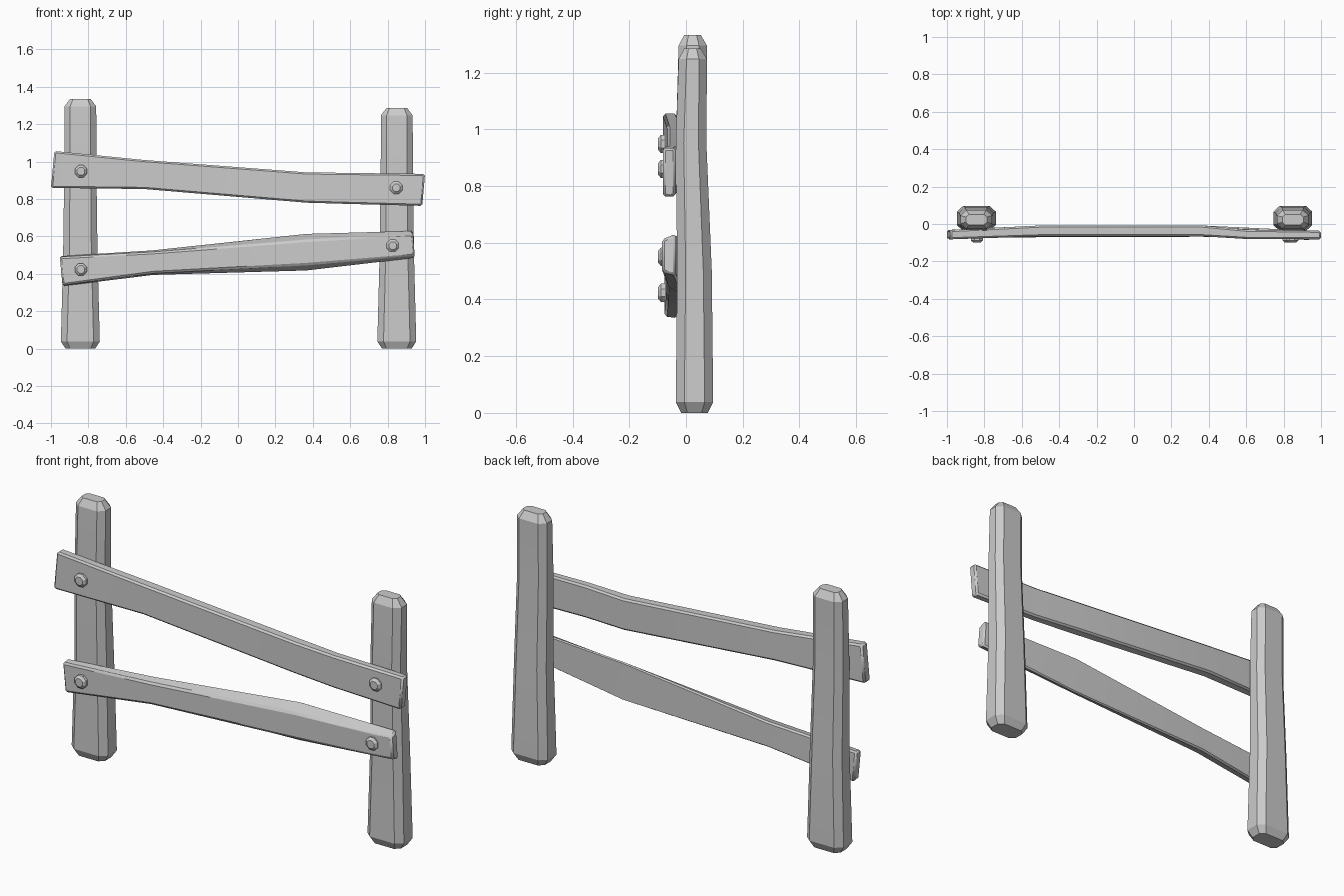
import bpy, bmesh
from math import radians, pi
from mathutils import Matrix

if "Cube" in bpy.data.objects:
    bpy.data.objects.remove(bpy.data.objects["Cube"])


def finish(name, bm, bevel=0):
    bmesh.ops.recalc_face_normals(bm, faces=bm.faces)
    me = bpy.data.meshes.new(name)
    bm.to_mesh(me)
    bm.free()
    ob = bpy.data.objects.new(name, me)
    bpy.context.collection.objects.link(ob)
    if bevel:
        mod = ob.modifiers.new("bevel", 'BEVEL')
        mod.width = bevel
        mod.segments = 1
        mod.limit_method = 'ANGLE'
        mod.angle_limit = radians(35)
    bpy.ops.object.select_all(action='DESELECT')
    ob.select_set(True)
    bpy.context.view_layer.objects.active = ob
    bpy.ops.object.shade_smooth_by_angle(angle=radians(25))
    return ob


def loft(rings):
    bm = bmesh.new()
    loops = [[bm.verts.new(p) for p in ring] for ring in rings]
    n = len(loops[0])
    for a, b in zip(loops, loops[1:]):
        for i in range(n):
            j = (i + 1) % n
            bm.faces.new((a[i], a[j], b[j], b[i]))
    bm.faces.new(loops[0][::-1])
    bm.faces.new(loops[-1])
    return bm


def octagon(cx, cy, hx, hy, z, c):
    cxx, cyy = c * 1.1, c
    pts = [(hx, hy - cyy), (hx - cxx, hy), (cxx - hx, hy), (-hx, hy - cyy),
           (-hx, cyy - hy), (cxx - hx, -hy), (hx - cxx, -hy), (hx, cyy - hy)]
    return [(cx + x, cy + y, z) for x, y in pts]


# Posts: chamfered, tapering and slightly bowed
def post(name, x, top):
    stations = [(0, 0.03, 0.079, 0.047, 0.022), (0.038, 0.03, 0.104, 0.066, 0.03),
                (0.5, 0.03, 0.092, 0.061, 0.03), (0.95, 0.018, 0.086, 0.054, 0.028),
                (top - 0.038, 0.024, 0.085, 0.05, 0.028), (top, 0.023, 0.056, 0.029, 0.015)]
    finish(name, loft([octagon(x, y, hx, hy, z, c) for z, y, hx, hy, c in stations]))


post("left_post", -0.843, 1.333)
post("right_post", 0.849, 1.285)


# Rails: (x top, x bottom, z top, z bottom, y front, y back, front inset top, front inset bottom)
def rail(name, stations):
    rings = []
    for xt, xb, zt, zb, yf, yb, it, ib in stations:
        rings.append([(xt, yb, zt), (xb, yb, zb), (xb, yf, zb + ib), (xt, yf, zt - it)])
    finish(name, loft(rings), 0.009)


rail("upper_rail", [
    (-0.982, -1.0, 1.056, 0.859, -0.082, -0.032, 0, 0),
    (-0.5, -0.5, 1.008, 0.853, -0.066, -0.008, 0, 0),
    (0.365, 0.365, 0.942, 0.78, -0.066, -0.008, 0, 0),
    (0.6, 0.6, 0.939, 0.773, -0.08, -0.03, 0, 0),
    (1.0, 0.985, 0.934, 0.763, -0.082, -0.036, 0, 0)])
rail("lower_rail", [
    (-0.953, -0.938, 0.495, 0.333, -0.076, -0.03, 0.006, 0.006),
    (-0.455, -0.455, 0.527, 0.392, -0.07, -0.012, 0.012, 0.012),
    (0.365, 0.365, 0.618, 0.413, -0.068, -0.008, 0.04, 0.036),
    (0.935, 0.945, 0.632, 0.483, -0.085, -0.036, 0.02, 0.014)])

# Bolt heads: faceted low domes
for name, x, z in (("upper_left_bolt", -0.84, 0.948), ("upper_right_bolt", 0.846, 0.86),
                   ("lower_left_bolt", -0.84, 0.423), ("lower_right_bolt", 0.827, 0.55)):
    rot = Matrix.Rotation(radians(90), 4, 'X')
    bm = bmesh.new()
    for y, depth, r2 in ((-0.07, 0.036, 0.035), (-0.0935, 0.011, 0.022)):
        bmesh.ops.create_cone(bm, cap_ends=True, segments=8, radius1=0.035, radius2=r2, depth=depth,
                              matrix=Matrix.Translation((x, y, z)) @ rot @ Matrix.Rotation(pi / 8, 4, 'Z'))
    bmesh.ops.remove_doubles(bm, verts=bm.verts, dist=0.0005)
    finish(name, bm)
